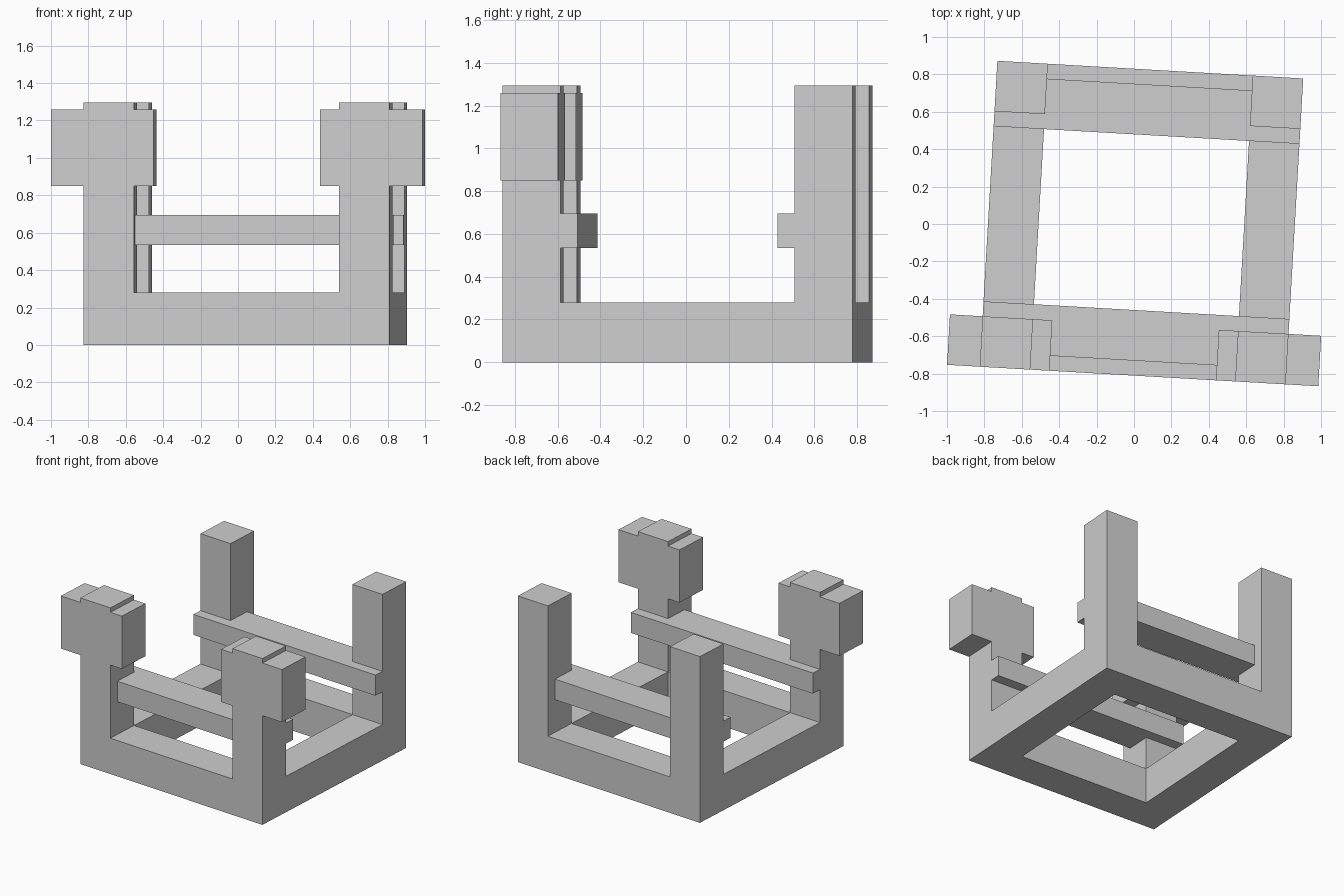
import bpy
import bmesh
from math import radians
from mathutils import Matrix, Vector

cube = bpy.data.objects.get("Cube")
if cube:
    bpy.data.objects.remove(cube, do_unlink=True)

HALF = 0.819        # half the outer width of the frame
BEAM = 0.27         # thickness of posts and beams
IN = HALF - BEAM    # inner face of the posts
TOP = 1.295         # post height
BASE = 0.28         # base beam height
PLACE = Matrix.Translation((0.04, 0.0075, 0)) @ Matrix.Rotation(radians(-3.3), 4, "Z")

grey = bpy.data.materials.new("plain grey")
grey.use_nodes = True
colour = (0.62, 0.62, 0.62, 1)
grey.diffuse_color = colour
grey.node_tree.nodes["Principled BSDF"].inputs["Base Color"].default_value = colour


def extrude(name, outline, depth):
    """Extrude a closed 3D outline along a depth vector."""
    bm = bmesh.new()
    face = bm.faces.new([bm.verts.new(p) for p in outline])
    result = bmesh.ops.extrude_face_region(bm, geom=[face], use_keep_orig=True)
    moved = [g for g in result["geom"] if isinstance(g, bmesh.types.BMVert)]
    bmesh.ops.translate(bm, verts=moved, vec=Vector(depth))
    bmesh.ops.recalc_face_normals(bm, faces=bm.faces)
    mesh = bpy.data.meshes.new(name)
    bm.to_mesh(mesh)
    bm.free()
    mesh.materials.append(grey)
    obj = bpy.data.objects.new(name, mesh)
    obj.matrix_world = PLACE
    bpy.context.collection.objects.link(obj)
    return obj


def mirrored(half):
    """Complete a right-hand half outline with its left-hand mirror."""
    return half + [(-u, w) for u, w in reversed(half)]


# End frames: two posts joined by a base beam, with wide blocks on the front posts
back_half = [(IN, BASE), (IN, TOP), (HALF, TOP), (HALF, 0)]
LOW, HIGH = 0.85, 1.26
front_half = [(IN, BASE), (IN, LOW), (IN - 0.103, LOW), (IN - 0.103, HIGH),
              (IN, HIGH), (IN, TOP), (HALF, TOP), (HALF, HIGH),
              (HALF + 0.175, HIGH), (HALF + 0.175, LOW), (HALF, LOW), (HALF, 0)]
for name, half, y in (("front_frame", front_half, -HALF), ("back_frame", back_half, IN)):
    extrude(name, [(u, y, w) for u, w in mirrored(half)], (0, BEAM, 0))

# Side base beams between the end frames
for name, x in (("left_base_beam", IN), ("right_base_beam", -HALF)):
    outline = [(x, -IN, 0), (x + BEAM, -IN, 0), (x + BEAM, -IN, BASE), (x, -IN, BASE)]
    extrude(name, outline, (0, 2 * IN, 0))

# Cross rails, notched around the inner faces of the posts
rail_half = [(IN, HALF - 0.08), (IN, IN), (HALF, IN), (HALF, IN - 0.08)]
for name, side in (("front_rail", -1), ("back_rail", 1)):
    extrude(name, [(u, side * v, 0.535) for u, v in mirrored(rail_half)], (0, 0, 0.16))
